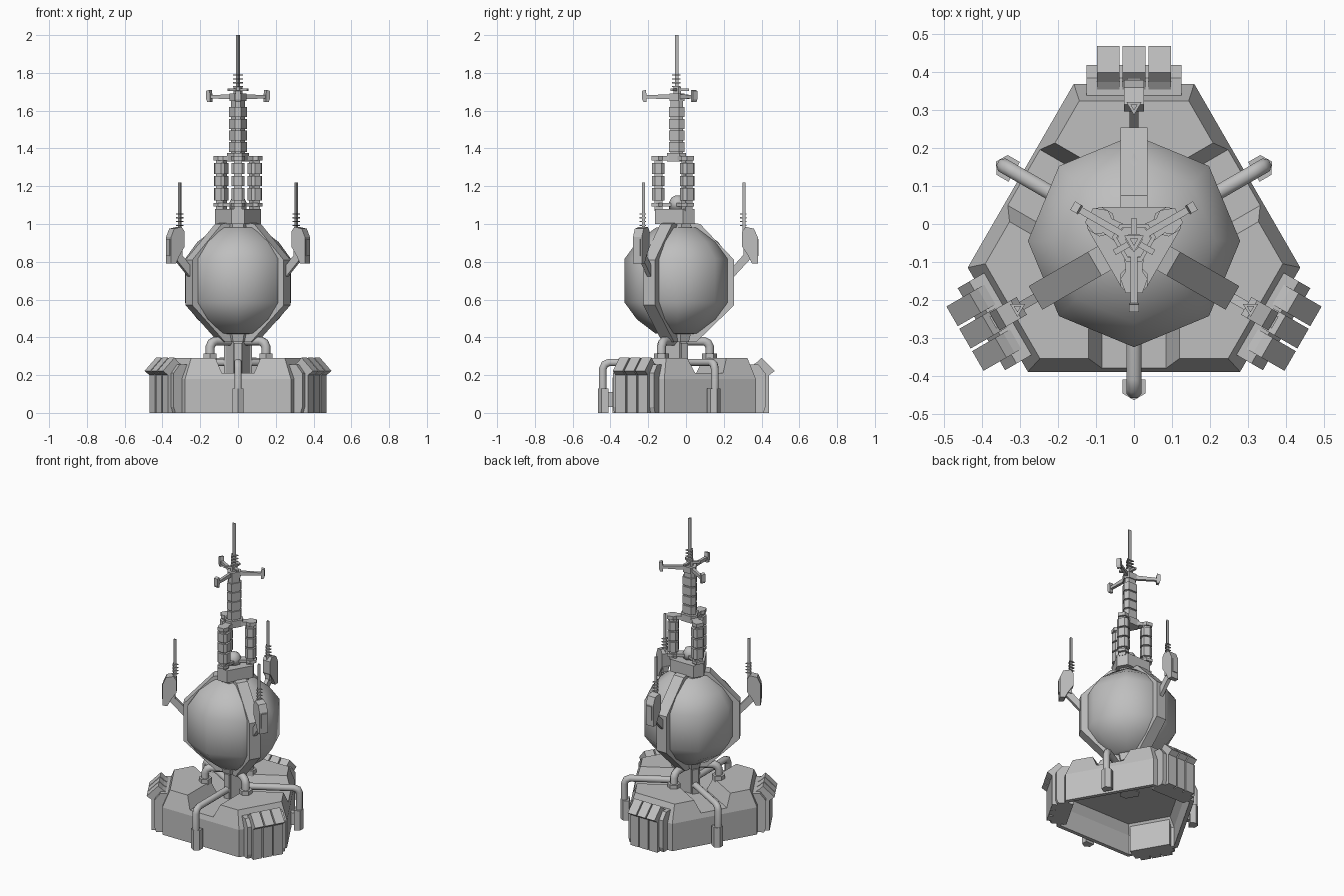
import bpy, bmesh, math
from mathutils import Vector, Matrix

if "Cube" in bpy.data.objects:
    bpy.data.objects.remove(bpy.data.objects["Cube"])

CY = -0.045                     # centre of the three-fold symmetry
A = (90, 210, 330)              # vents, ribs, antenna pods
B = (-90, 30, 150)              # pipes, mast columns, cross arms

grey = bpy.data.materials.new("mid grey")
grey.diffuse_color = (0.52, 0.52, 0.52, 1)
grey.use_nodes = True
grey.node_tree.nodes["Principled BSDF"].inputs["Base Color"].default_value = grey.diffuse_color


def loft(name, loops, dirs=(0,), smooth=False):
    """Skin closed loops of (radial, tangential, z) points, copied to each direction."""
    bm = bmesh.new()
    for a in dirs:
        m = Matrix.Translation((0, CY, 0)) @ Matrix.Rotation(math.radians(a), 4, 'Z')
        vs = [[bm.verts.new(m @ Vector(p)) for p in lp] for lp in loops]
        n = len(vs[0])
        for lo, hi in zip(vs, vs[1:]):
            for i in range(n):
                j = (i + 1) % n
                bm.faces.new((lo[i], lo[j], hi[j], hi[i]))
        bm.faces.new(vs[0][::-1])
        bm.faces.new(vs[-1])
    bmesh.ops.recalc_face_normals(bm, faces=bm.faces)
    for f in bm.faces:
        f.smooth = smooth
    me = bpy.data.meshes.new(name)
    bm.to_mesh(me)
    bm.free()
    ob = bpy.data.objects.new(name, me)
    bpy.context.collection.objects.link(ob)
    me.materials.append(grey)
    return ob


def plate(name, pts, w, dirs, t=0):
    """Radial (r, z) profile with half width w."""
    return loft(name, [[(r, t - w, z) for r, z in pts], [(r, t + w, z) for r, z in pts]], dirs)


def prism(name, pts, z0, z1, dirs=(0,)):
    return loft(name, [[(x, y, z0) for x, y in pts], [(x, y, z1) for x, y in pts]], dirs)


def box(name, r0, r1, w, z0, z1, dirs, t=0):
    return plate(name, [(r0, z0), (r1, z0), (r1, z1), (r0, z1)], w, dirs, t)


def tri(inr, cut):
    """Triangle with cut corners; long edges face the A directions."""
    h = (2 * inr - cut) * math.tan(math.radians(30))
    out = []
    for a in B:
        c, s = math.cos(math.radians(a)), math.sin(math.radians(a))
        out += [(cut * c + h * s, cut * s - h * c), (cut * c - h * s, cut * s + h * c)]
    return out


def ngon(n, r, cx=0, turn=0):
    return [(cx + r * math.cos(turn + 2 * math.pi * i / n),
             r * math.sin(turn + 2 * math.pi * i / n)) for i in range(n)]


def at(pts, z):
    return [(x, y, z) for x, y in pts]


def subtract(ob, cutter):
    cutter.hide_render = True
    mod = ob.modifiers.new("cut", 'BOOLEAN')
    mod.operation = 'DIFFERENCE'
    mod.solver = 'EXACT'
    mod.object = cutter
    bpy.context.view_layer.objects.active = ob
    bpy.ops.object.modifier_apply(modifier=mod.name)
    bpy.data.objects.remove(cutter)


def pipe(name, pts, rad, dirs):
    """Round pipe along an (r, z) path, eight sides, mitred at bends."""
    loops = []
    for i, (r, z) in enumerate(pts):
        p = Vector((r, z))
        d0 = (p - Vector(pts[i - 1])).normalized() if i else None
        d1 = (Vector(pts[i + 1]) - p).normalized() if i < len(pts) - 1 else None
        d0, d1 = d0 or d1, d1 or d0
        d = (d0 + d1).normalized()
        k = rad / max(d.dot(d0), 0.5)
        nrm = Vector((-d.y, d.x))
        loops.append([(r + nrm.x * k * c, rad * s, z + nrm.y * k * c)
                      for c, s in ngon(8, 1, 0, math.pi / 8)])
    ob = loft(name, loops, dirs, True)
    bpy.ops.object.select_all(action='DESELECT')
    ob.select_set(True)
    bpy.context.view_layer.objects.active = ob
    bpy.ops.object.shade_smooth_by_angle(angle=math.radians(50))


# base: bevelled shell, three troughs, hollow underside
base = loft("base", [at(tri(0.415, 0.345), 0), at(tri(0.415, 0.345), 0.18), at(tri(0.37, 0.31), 0.29)])
for a in B:
    sec = [(-0.085, 0.21), (0.085, 0.21), (0.146, 0.35), (-0.146, 0.35)]
    subtract(base, loft("trough_cutter", [[(r, t, z) for t, z in sec] for r in (0, 0.6)], (a,)))
subtract(base, loft("hollow_cutter", [at(tri(0.39, 0.32), -0.05), at(tri(0.39, 0.32), 0.13),
                                      at(tri(0.35, 0.29), 0.185)]))

# vents: backing block and three slats on each short side
plate("vent_back", [(0.36, 0), (0.455, 0), (0.465, 0.03), (0.465, 0.21), (0.43, 0.255), (0.36, 0.255)], 0.125, A)
slat = [(0.40, 0), (0.485, 0), (0.485, 0.2), (0.515, 0.222), (0.445, 0.292), (0.42, 0.268), (0.40, 0.255)]
for i in (-1, 0, 1):
    plate("vent_slat", slat, 0.03, A, i * 0.068)

# outer pipes with wall sockets
pipe("outer_pipe", [(0.395, 0.1), (0.395, 0.235), (0.385, 0.257), (0.362, 0.267), (0.04, 0.267)], 0.021, B)
prism("pipe_socket", [(0.365, -0.03), (0.402, -0.03), (0.42, 0), (0.402, 0.03), (0.365, 0.03)], 0, 0.13, B)
box("socket_bracket", 0.34, 0.37, 0.018, 0.03, 0.11, B)

# inner pipes bending into the neck
pipe("inner_pipe", [(0.17, 0.27), (0.17, 0.35), (0.16, 0.37), (0.14, 0.38), (0.04, 0.38)], 0.024, A)
prism("inner_pipe_collar", ngon(6, 0.04, 0.17), 0.28, 0.315, A)

# neck
prism("neck", tri(0.05, 0.06), 0.18, 0.45)
loft("neck_collar", [at(tri(0.06, 0.075), 0.375), at(tri(0.075, 0.09), 0.44)])
box("neck_fin", 0.03, 0.075, 0.02, 0.2, 0.37, B)

# sphere, eight sided and smooth
prof = [(0.05, -0.285), (0.116, -0.28), (0.215, -0.205), (0.28, -0.116), (0.28, 0.116),
        (0.215, 0.205), (0.116, 0.28), (0.05, 0.285)]
loft("sphere", [at(ngon(8, r), 0.7 + z) for r, z in prof], smooth=True)

# ribs gripping the sphere
plate("rib", [(0.06, 1.01), (0.12, 1.0), (0.30, 0.81), (0.30, 0.57), (0.125, 0.4), (0.10, 0.375), (0.05, 0.375),
              (0.05, 0.42), (0.10, 0.43), (0.245, 0.59), (0.245, 0.79), (0.09, 0.95)], 0.036, A)

# crown block above the sphere
prism("crown", tri(0.09, 0.12), 1.0, 1.08)
prism("crown_lower", tri(0.07, 0.09), 0.955, 1.0)

# antenna pods on struts
plate("pod_strut", [(0.28, 0.70), (0.28, 0.76), (0.37, 0.86), (0.40, 0.83)], 0.012, A)
plate("pod", [(0.395, 0.79), (0.425, 0.79), (0.425, 0.93), (0.405, 0.975), (0.36, 0.985), (0.342, 0.96),
              (0.342, 0.88), (0.375, 0.83)], 0.027, A)
box("pod_cap", 0.35, 0.43, 0.018, 0.83, 0.92, A)
prism("pod_antenna", ngon(3, 0.011, 0.355, math.pi), 0.95, 1.22, A)
for i in range(4):
    prism("pod_coil", ngon(3, 0.023, 0.355, math.pi), 0.99 + i * 0.02, 0.996 + i * 0.02, A)

# lower mast: three segmented columns between trefoil plates
col = [(0.07, -0.02), (0.085, -0.035), (0.12, -0.035), (0.135, -0.02),
       (0.135, 0.02), (0.12, 0.035), (0.085, 0.035), (0.07, 0.02)]
for z0, z1 in ((1.125, 1.19), (1.2, 1.255), (1.265, 1.322)):
    prism("column_segment", col, z0, z1, B)
box("column_core", 0.08, 0.122, 0.022, 1.07, 1.35, B)
arm = [(0, -0.03), (0.08, -0.022), (0.10, -0.036), (0.137, -0.022),
       (0.137, 0.022), (0.10, 0.036), (0.08, 0.022), (0, 0.03)]
prism("lower_trefoil", arm, 1.092, 1.11, B)
prism("upper_trefoil", arm, 1.337, 1.36, B)
prism("trefoil_hub", tri(0.045, 0.055), 1.33, 1.375)
loft("crown_dome", [at(ngon(8, r), z) for r, z in ((0.045, 1.08), (0.045, 1.115), (0.032, 1.14), (0.012, 1.15))],
     smooth=True)

# upper mast: four stacked segments on a core
for i in range(4):
    z = 1.38 + i * 0.062
    prism("mast_segment", tri(0.036, 0.045), z, z + 0.053)
prism("mast_core", tri(0.029, 0.036), 1.36, 1.66)

# cross arms with end plates
prism("cross_hub", tri(0.036, 0.042), 1.65, 1.69)
plate("cross_arm", [(0.02, 1.66), (0.17, 1.665), (0.17, 1.682), (0.02, 1.687)], 0.009, B)
plate("arm_tip", [(0.165, 1.645), (0.18, 1.645), (0.187, 1.66), (0.187, 1.705), (0.168, 1.71), (0.163, 1.68)],
      0.013, B)

# spire with coil rings
prism("spire_base", tri(0.018, 0.022), 1.68, 1.725)
prism("spire", ngon(3, 0.013, 0, -math.pi / 2), 1.7, 2.0)
box("spire_clip", 0, 0.06, 0.008, 1.705, 1.717, A)
for i in range(4):
    prism("spire_coil", ngon(3, 0.03, 0, -math.pi / 2), 1.725 + i * 0.02, 1.731 + i * 0.02)
